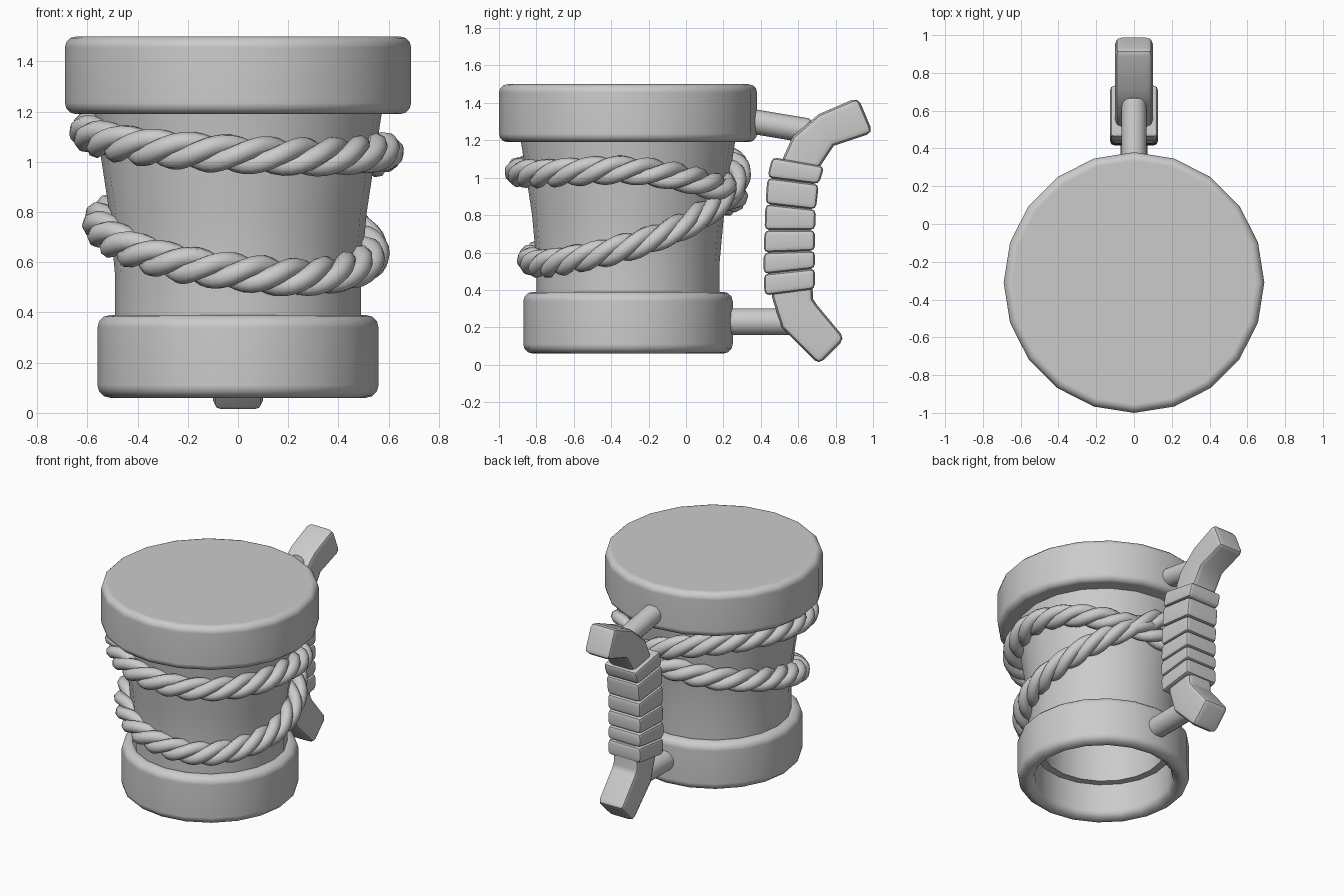
import bpy
import bmesh
from math import sin, cos, pi, radians
from mathutils import Vector

default = bpy.data.objects.get("Cube")
if default:
    bpy.data.objects.remove(default, do_unlink=True)

MUG_Y = -0.31
SIDES = 20


def finish(name, bm, bevel=0.0, segments=3):
    """Round the hard edges, make the object and shade it smooth."""
    bmesh.ops.recalc_face_normals(bm, faces=bm.faces)
    if bevel:
        hard = [e for e in bm.edges if e.calc_face_angle(0) > radians(55)]
        bmesh.ops.bevel(bm, geom=hard, offset=bevel, segments=segments,
                        profile=0.5, affect='EDGES', clamp_overlap=True)
    mesh = bpy.data.meshes.new(name)
    bm.to_mesh(mesh)
    bm.free()
    obj = bpy.data.objects.new(name, mesh)
    bpy.context.collection.objects.link(obj)
    bpy.ops.object.select_all(action='DESELECT')
    obj.select_set(True)
    bpy.context.view_layer.objects.active = obj
    bpy.ops.object.shade_smooth_by_angle(angle=radians(40))
    obj.modifiers.new("Weighted", 'WEIGHTED_NORMAL').keep_sharp = True
    return obj


def lathe(name, profile, bevel=0.0):
    """Spin a closed (radius, z) profile round the mug's axis."""
    bm = bmesh.new()
    rings = []
    for i in range(SIDES):
        a = 2 * pi * i / SIDES
        rings.append([bm.verts.new((r * cos(a), MUG_Y + r * sin(a), z))
                      for r, z in profile])
    n = len(profile)
    for i in range(SIDES):
        a, b = rings[i], rings[(i + 1) % SIDES]
        for j in range(n):
            k = (j + 1) % n
            bm.faces.new((a[j], b[j], b[k], a[k]))
    return finish(name, bm, bevel)


def loft(name, sections, half, bevel):
    """Join rectangles given by their mug-side and outer (y, z) points."""
    bm = bmesh.new()
    loops = []
    for (y0, z0), (y1, z1) in sections:
        loops.append([bm.verts.new(p) for p in (
            (-half, y0, z0), (half, y0, z0), (half, y1, z1), (-half, y1, z1))])
    for a, b in zip(loops, loops[1:]):
        for j in range(4):
            k = (j + 1) % 4
            bm.faces.new((a[j], a[k], b[k], b[j]))
    bm.faces.new(loops[0])
    bm.faces.new(loops[-1])
    return finish(name, bm, bevel, 2)


def peg(name, start, end, radius):
    """Round bar between two (y, z) points."""
    a, b = Vector((0, *start)), Vector((0, *end))
    bm = bmesh.new()
    bmesh.ops.create_cone(bm, cap_ends=True, segments=16, radius1=radius,
                          radius2=radius, depth=(b - a).length)
    turn = (b - a).to_track_quat('Z', 'Y')
    bmesh.ops.rotate(bm, verts=bm.verts, matrix=turn.to_matrix())
    bmesh.ops.translate(bm, verts=bm.verts, vec=(a + b) / 2)
    return finish(name, bm, 0.015, 2)


# Tapered hollow body
lathe("mug_body", [(0.49, 0.3), (0.49, 0.55), (0.513, 0.8), (0.575, 1.21),
                   (0.48, 1.21), (0.43, 0.8), (0.4, 0.55), (0.4, 0.3)])

# Open base band
lathe("base_band", [(0.56, 0.06), (0.56, 0.39), (0.45, 0.39), (0.45, 0.06)], 0.05)

# Solid top band
bm = bmesh.new()
bmesh.ops.create_cone(bm, cap_ends=True, segments=SIDES, radius1=0.69,
                      radius2=0.69, depth=0.31)
bmesh.ops.translate(bm, verts=bm.verts, vec=(0, MUG_Y, 1.345))
finish("top_band", bm, 0.045)

# Bent handle and its two pegs
loft("handle", [((0.92, 1.43), (1.0, 1.24)), ((0.71, 1.34), (0.79, 1.17)),
                ((0.57, 1.22), (0.71, 1.05)), ((0.48, 1.02), (0.67, 0.95)),
                ((0.45, 0.7), (0.66, 0.7)), ((0.46, 0.36), (0.68, 0.35)),
                ((0.51, 0.2), (0.7, 0.32)), ((0.71, 0.0), (0.85, 0.14))], 0.1, 0.035)
peg("upper_peg", (0.3, 1.31), (0.66, 1.25), 0.066)
peg("lower_peg", (0.2, 0.23), (0.58, 0.23), 0.072)

# Grip wraps stacked along the handle
seams = [((0.46, 1.11), (0.74, 1.06)), ((0.435, 1.0), (0.71, 0.965)),
         ((0.425, 0.86), (0.695, 0.83)), ((0.42, 0.72), (0.69, 0.72)),
         ((0.415, 0.6), (0.69, 0.61)), ((0.415, 0.485), (0.69, 0.515)),
         ((0.42, 0.37), (0.69, 0.405))]
for i, pair in enumerate(zip(seams, seams[1:])):
    loft(f"grip_wrap_{i + 1}", pair, 0.128, 0.026)

# Rope heights every 30 degrees over two laps, starting at the back
heights = [.90, .86, .81, .75, .67, .60, .56, .54, .57, .63, .73, .87,
           1.02, 1.10, 1.13, 1.12, 1.08, 1.05, 1.03, 1.02, 1.03, 1.04, 1.0, .94]


def rope_height(t):
    """Smooth closed interpolation of the rope heights."""
    n = len(heights)
    i = int(t)
    f = t - i
    a, b, c, d = (heights[(i + k) % n] for k in (-1, 0, 1, 2))
    return b + 0.5 * f * (c - a + f * (2 * a - 5 * b + 4 * c - d
                                       + f * (3 * (b - c) + d - a)))


# Three twisted strands form one closed double loop
STRANDS, TWISTS, STEPS = 3, 16, 240
for s in range(STRANDS):
    curve = bpy.data.curves.new(f"rope_strand_{s + 1}", 'CURVE')
    curve.dimensions = '3D'
    curve.bevel_depth = 0.041
    curve.bevel_resolution = 2
    spline = curve.splines.new('POLY')
    spline.points.add(STEPS - 1)
    spline.use_cyclic_u = True
    for i, point in enumerate(spline.points):
        u = i / STEPS
        angle = pi / 2 + 4 * pi * u
        z = rope_height(u * len(heights))
        wall = 0.49 + 0.14 * max(0, z - 0.55)
        twist = 2 * pi * (TWISTS * u + s / STRANDS)
        r = wall + 0.025 + 0.038 * cos(twist)
        point.co = (r * cos(angle), MUG_Y + r * sin(angle),
                    z + 0.038 * sin(twist), 1)
    spline.use_smooth = True
    bpy.context.collection.objects.link(bpy.data.objects.new(curve.name, curve))
